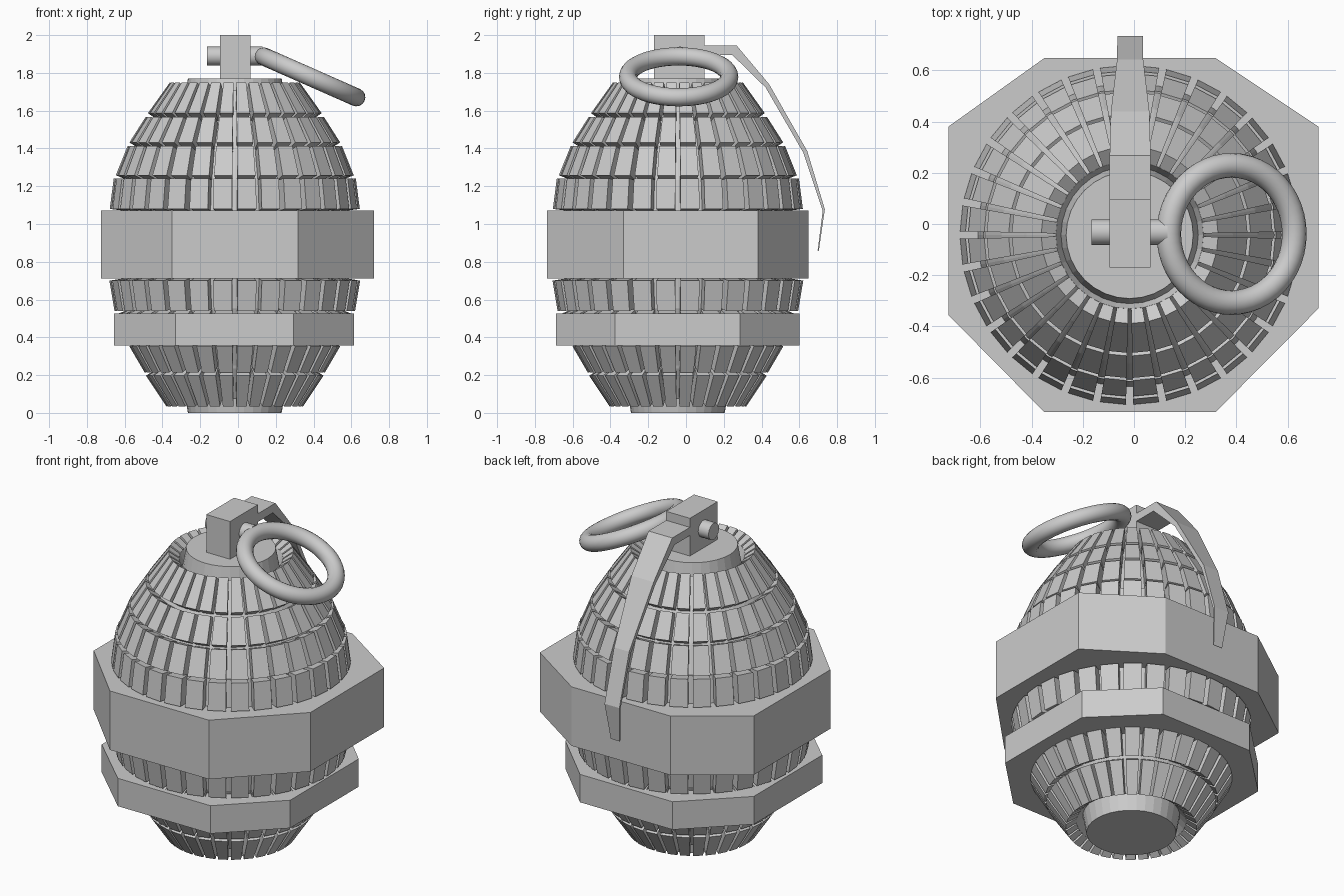
import bpy, bmesh, math
from mathutils import Vector, Matrix

if "Cube" in bpy.data.objects:
    bpy.data.objects.remove(bpy.data.objects["Cube"])

CX, CY = -0.017, -0.043      # body axis
SEG = 32                     # tiles per row
DEPTH = 0.07                 # tile thickness


def make(name, verts, faces):
    me = bpy.data.meshes.new(name)
    me.from_pydata(verts, [], faces)
    bm = bmesh.new()
    bm.from_mesh(me)
    bmesh.ops.recalc_face_normals(bm, faces=bm.faces)
    bm.to_mesh(me)
    bm.free()
    ob = bpy.data.objects.new(name, me)
    bpy.context.collection.objects.link(ob)
    return ob


def polar(r, a, z):
    return (CX + r * math.cos(a), CY + r * math.sin(a), z)


def loft(name, rings):
    """Closed solid through a list of equally sized vertex rings."""
    n = len(rings[0])
    verts = [v for ring in rings for v in ring]
    faces = [tuple(range(n)), tuple(range(len(verts) - n, len(verts)))]
    for i in range(len(rings) - 1):
        for k in range(n):
            a, b = i * n + k, i * n + (k + 1) % n
            faces.append((a, b, b + n, a + n))
    return make(name, verts, faces)


def revolve(name, profile):
    return loft(name, [[polar(r, k * math.tau / SEG, z) for k in range(SEG)]
                       for r, z in profile])


def prism(name, outline, z0, z1):
    return loft(name, [[(x, y, z) for x, y in outline] for z in (z0, z1)])


def box(name, lo, hi):
    return prism(name, [(lo[0], lo[1]), (hi[0], lo[1]), (hi[0], hi[1]), (lo[0], hi[1])], lo[2], hi[2])


# Fragmentation tiles: each row is (top radius, top z, bottom radius, bottom z)
rows = [(0.345, 1.748, 0.46, 1.587), (0.472, 1.567, 0.558, 1.432),
        (0.568, 1.412, 0.63, 1.258), (0.641, 1.242, 0.662, 1.08),
        (0.668, 1.06, 0.675, 0.9), (0.675, 0.88, 0.668, 0.72),
        (0.664, 0.70, 0.637, 0.54), (0.63, 0.52, 0.568, 0.37),
        (0.558, 0.352, 0.478, 0.215), (0.47, 0.197, 0.362, 0.035)]
verts, faces, core = [], [], []
step, half = math.tau / SEG, math.radians(4.4)
for r0, z0, r1, z1 in rows:
    n = Vector((z0 - z1, r1 - r0)).normalized() * DEPTH
    inner0, inner1 = (r0 - n.x, z0 - n.y), (r1 - n.x, z1 - n.y)
    core += [inner0, inner1]
    quad = [(r0, z0), (r1, z1), inner1, inner0]
    for k in range(SEG):
        a, b = (k + 0.5) * step, len(verts)
        for s in (-half, half):
            verts += [polar(r, a + s, z) for r, z in quad]
        faces += [(b, b + 1, b + 2, b + 3), (b + 7, b + 6, b + 5, b + 4)]
        for i in range(4):
            j = (i + 1) % 4
            faces.append((b + i, b + 4 + i, b + 4 + j, b + j))
make("body_tiles", verts, faces)

# Inner core with the tapered neck on top and plug below
revolve("body_core", [(0.248, 1.77), (0.268, 1.66)] + core + [(0.268, 0.11), (0.248, 0.0)])

# Octagonal bands
prism("large_band", [(-0.725, 0.38), (-0.35, 0.648), (0.318, 0.648), (0.72, 0.38),
                     (0.72, -0.33), (0.318, -0.735), (-0.35, -0.735), (-0.725, -0.355)],
      0.712, 1.072)
prism("small_band", [(-0.657, 0.285), (-0.33, 0.60), (0.295, 0.60), (0.615, 0.285),
                     (0.615, -0.375), (0.295, -0.687), (-0.33, -0.687), (-0.657, -0.375)],
      0.356, 0.526)

# Fuse block
box("fuse_block", (-0.095, -0.17, 1.75), (0.065, 0.098, 2.0))

# Cross pin through the block
bpy.ops.mesh.primitive_cylinder_add(vertices=24, radius=0.05, depth=0.295,
                                    location=(-0.0175, -0.032, 1.889),
                                    rotation=(0, math.pi / 2, 0))
bpy.context.object.name = "cross_pin"
bpy.ops.object.shade_smooth_by_angle()

# Pull ring
bpy.ops.mesh.primitive_torus_add(major_segments=48, minor_segments=16,
                                 major_radius=0.268, minor_radius=0.048,
                                 location=(0.381, -0.039, 1.779),
                                 rotation=(0, math.radians(23.8), 0))
bpy.context.object.name = "pull_ring"
bpy.ops.object.shade_smooth_by_angle()

# Safety lever: outer (y, z), inner (y, z), half width
lever = [((0.08, 1.945), (0.08, 1.895), 0.08), ((0.268, 1.945), (0.245, 1.895), 0.08),
         ((0.44, 1.74), (0.422, 1.722), 0.075), ((0.642, 1.386), (0.622, 1.376), 0.051),
         ((0.735, 1.078), (0.724, 1.07), 0.05), ((0.703, 0.857), (0.697, 0.86), 0.03)]
X = -0.015
loft("safety_lever", [[(X - w, *o), (X + w, *o), (X + w, *i), (X - w, *i)]
                      for o, i, w in lever])
